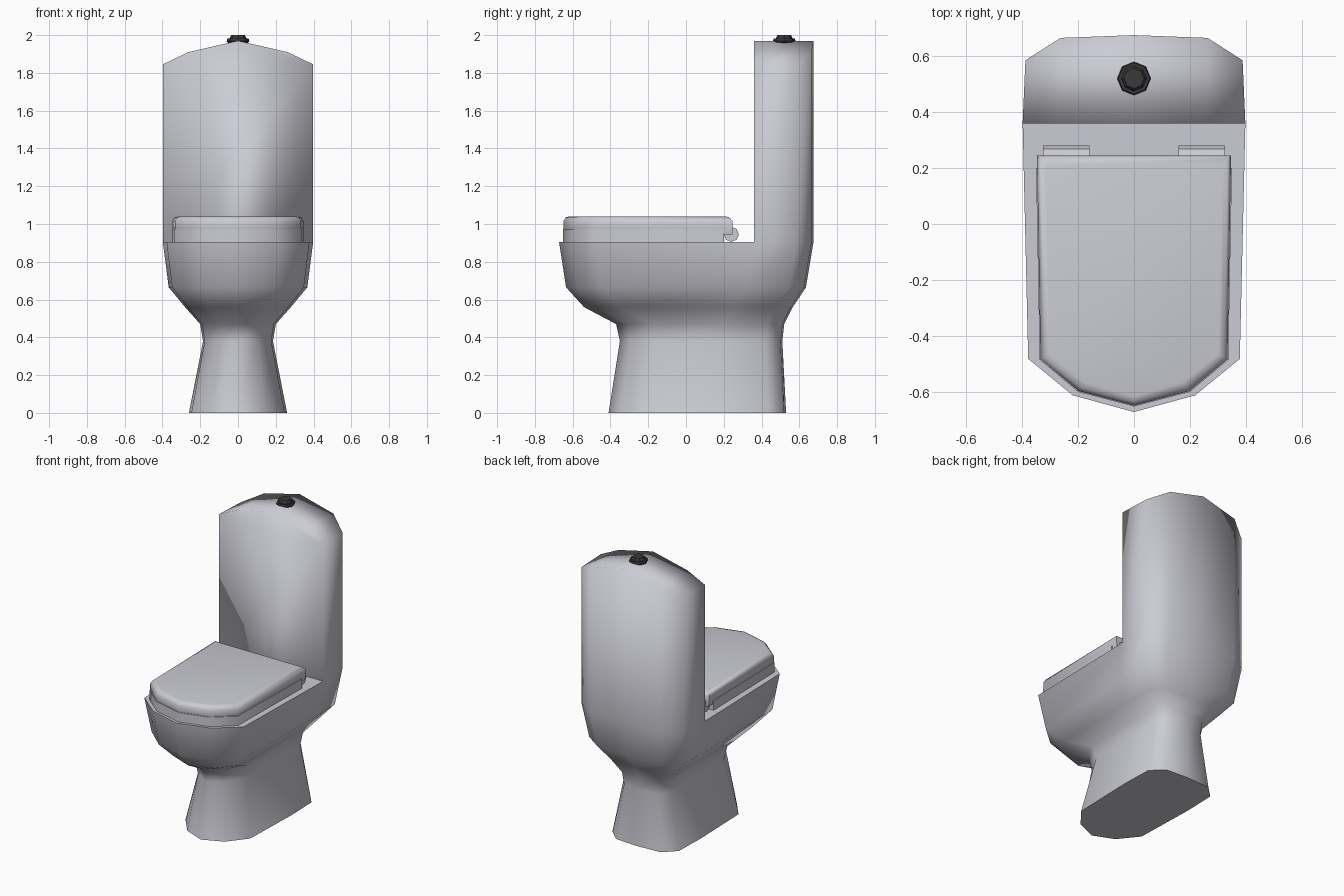
import bpy
import bmesh
from math import radians, pi
from mathutils import Matrix

cube = bpy.data.objects.get("Cube")
if cube:
    bpy.data.objects.remove(cube)


def material(name, rgb):
    m = bpy.data.materials.new(name)
    m.use_nodes = True
    color = (*rgb, 1)
    m.diffuse_color = color
    m.node_tree.nodes["Principled BSDF"].inputs["Base Color"].default_value = color
    return m


ceramic = material("ceramic", (0.6, 0.6, 0.66))
dark_metal = material("dark_metal", (0.04, 0.042, 0.04))


def finish(bm, name, mat, angle=None):
    bmesh.ops.recalc_face_normals(bm, faces=bm.faces)
    mesh = bpy.data.meshes.new(name)
    bm.to_mesh(mesh)
    bm.free()
    mesh.materials.append(mat)
    obj = bpy.data.objects.new(name, mesh)
    bpy.context.collection.objects.link(obj)
    if angle:
        bpy.ops.object.select_all(action="DESELECT")
        obj.select_set(True)
        bpy.context.view_layer.objects.active = obj
        bpy.ops.object.shade_smooth_by_angle(angle=radians(angle))
    return obj


def add_ring(bm, points, z):
    return [bm.verts.new((x, y, z)) for x, y in points]


def bridge(bm, low, high):
    n = len(low)
    for i in range(n):
        j = (i + 1) % n
        bm.faces.new((low[i], low[j], high[j], high[i]))


def mirrored(half):
    """Close a half outline whose first and last points may lie on x = 0."""
    return half + [(-x, y) for x, y in reversed(half) if x > 0]


# Body: pedestal, bowl and tank in one lofted shell
def body_outline(w, front, back):
    return mirrored([(0, front), (0.55 * w, front + 0.06), (0.95 * w, front + 0.19),
                     (w, back - 0.315), (0.975 * w, back - 0.09),
                     (0.66 * w, back - 0.01), (0, back)])


levels = [  # height, half width, front, back
    (0, 0.26, -0.41, 0.53), (0.38, 0.185, -0.35, 0.51), (0.47, 0.2, -0.37, 0.52),
    (0.56, 0.28, -0.54, 0.565), (0.665, 0.367, -0.635, 0.635),
    (0.905, 0.398, -0.672, 0.675)]
bm = bmesh.new()
rings = [add_ring(bm, body_outline(w, f, b), z) for z, w, f, b in levels]
for low, high in zip(rings, rings[1:]):
    bridge(bm, low, high)
base = bm.faces.new(rings[0])
rim = rings[-1]
deck = bm.faces.new(rim[9:] + rim[:4])

# Tank walls rise from the rear of the rim to an arched top
crown = [1.845, 1.845, 1.91, 1.97, 1.91, 1.845, 1.845]
wall = rim[3:10]
top = [bm.verts.new((v.co.x, v.co.y, z)) for v, z in zip(wall, crown)]
for i in range(6):
    bm.faces.new((wall[i], wall[i + 1], top[i + 1], top[i]))
front_edge = [top[0]]
front_edge += [bm.verts.new((v.co.x, top[0].co.y, v.co.z)) for v in top[2:5]]
front_edge.append(top[6])
bm.faces.new([wall[0]] + front_edge + [wall[6]])
bm.faces.new((top[0], top[1], top[2], front_edge[1]))
for i in (1, 2):
    bm.faces.new((front_edge[i], top[i + 1], top[i + 2], front_edge[i + 1]))
bm.faces.new((front_edge[3], top[4], top[5], top[6]))
for f in bm.faces:
    f.smooth = True
for f in (base, deck):
    for e in f.edges:
        e.smooth = False
finish(bm, "toilet_body", ceramic)


# Seat and lid: stacked outlines with a rounded upper edge
def seat_outline(inset, back):
    return mirrored([(0, -0.652 + inset), (0.2 - 0.7 * inset, -0.6 + inset),
                     (0.337 - inset, -0.485 + 0.6 * inset), (0.35 - inset, back)])


def stacked(name, layers):
    bm = bmesh.new()
    stack = [add_ring(bm, seat_outline(i, b), z) for z, i, b in layers]
    for low, high in zip(stack, stack[1:]):
        bridge(bm, low, high)
    bm.faces.new(stack[0])
    bm.faces.new(stack[-1])
    finish(bm, name, ceramic, 50)


stacked("seat", [(0.903, 0, 0.2), (0.97, 0, 0.2)])
stacked("lid", [(0.945, 0.008, 0.245), (0.98, 0.003, 0.245), (1.015, 0.003, 0.245),
                (1.035, 0.015, 0.23), (1.04, 0.035, 0.21)])

# Hinges
for side, x in (("left", 0.242), ("right", -0.242)):
    bm = bmesh.new()
    bmesh.ops.create_cone(bm, cap_ends=True, segments=8, radius1=0.04, radius2=0.04,
                          depth=0.165, matrix=Matrix.Translation((x, 0.24, 0.945))
                          @ Matrix.Rotation(pi / 2, 4, "Y"))
    finish(bm, side + "_hinge", ceramic, 30)

# Flush button: faceted collar with a raised cap
bm = bmesh.new()
for r1, r2, low, high in ((0.042, 0.06, 1.945, 1.968), (0.06, 0.056, 1.968, 1.982),
                          (0.045, 0.036, 1.982, 2.0)):
    bmesh.ops.create_cone(bm, cap_ends=True, segments=8, radius1=r1, radius2=r2,
                          depth=high - low,
                          matrix=Matrix.Translation((0, 0.52, (low + high) / 2)))
finish(bm, "flush_button", dark_metal)
